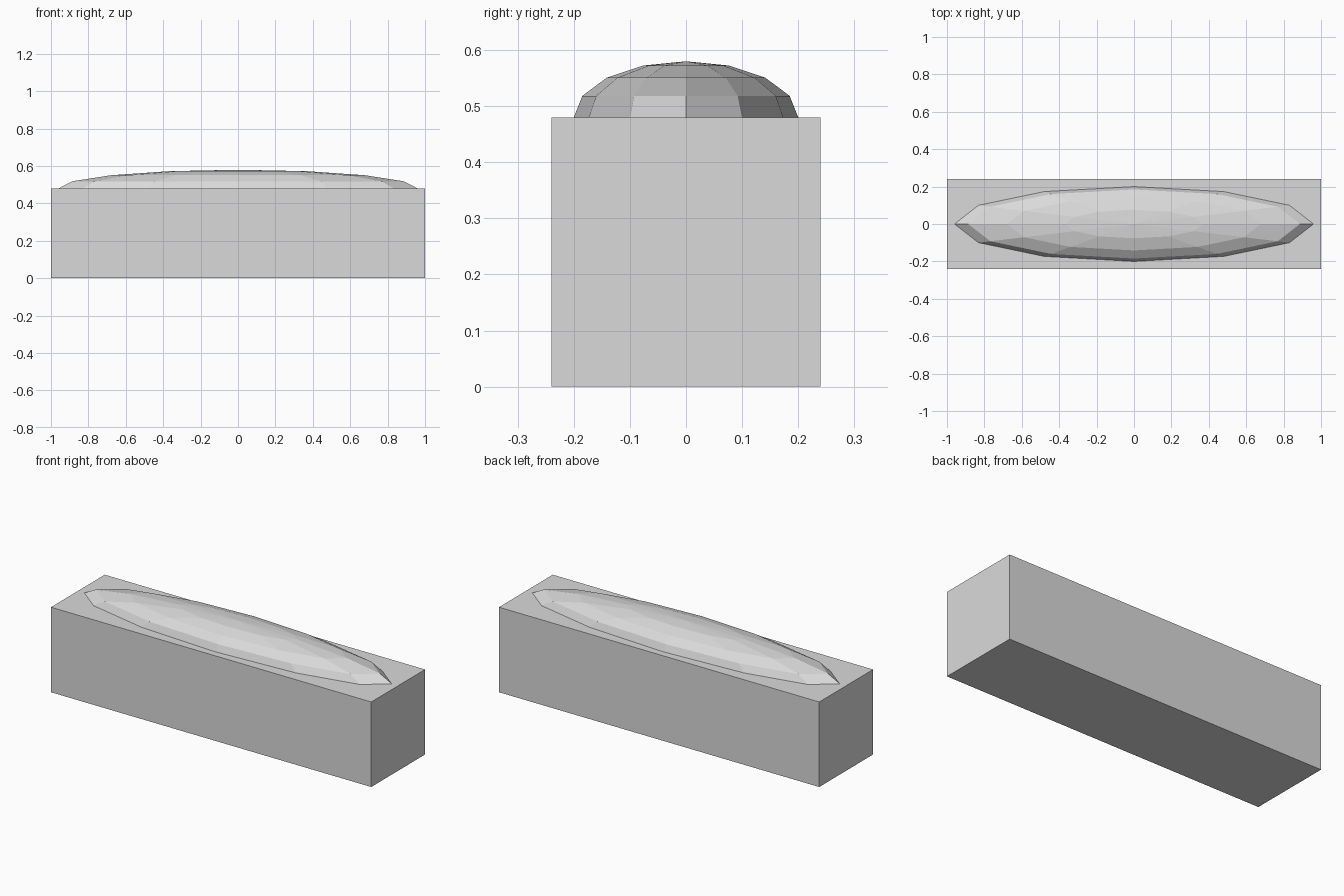
import bpy
import bmesh

if "Cube" in bpy.data.objects:
    bpy.data.objects.remove(bpy.data.objects["Cube"])

grey = bpy.data.materials.new("light_grey")
grey.diffuse_color = (0.7, 0.7, 0.705, 1)
grey.use_nodes = True
grey.node_tree.nodes["Principled BSDF"].inputs["Base Color"].default_value = grey.diffuse_color


def add_part(name, bm):
    mesh = bpy.data.meshes.new(name)
    bm.to_mesh(mesh)
    bm.free()
    mesh.materials.append(grey)
    obj = bpy.data.objects.new(name, mesh)
    bpy.context.collection.objects.link(obj)
    return obj


# Rectangular block
bm = bmesh.new()
bmesh.ops.create_cube(bm, size=1)
bmesh.ops.scale(bm, vec=(2, 0.48, 0.48), verts=bm.verts)
bmesh.ops.translate(bm, vec=(0, 0, 0.24), verts=bm.verts)
add_part("block", bm)

# Long faceted dome on top: upper half of a stretched sphere
bm = bmesh.new()
bmesh.ops.create_uvsphere(bm, u_segments=12, v_segments=8, radius=1)
lower = [v for v in bm.verts if v.co.z < -0.01]
bmesh.ops.delete(bm, geom=lower, context='VERTS')
bmesh.ops.scale(bm, vec=(0.96, 0.2, 0.1), verts=bm.verts)
bmesh.ops.translate(bm, vec=(0, 0, 0.48), verts=bm.verts)
add_part("dome", bm)
